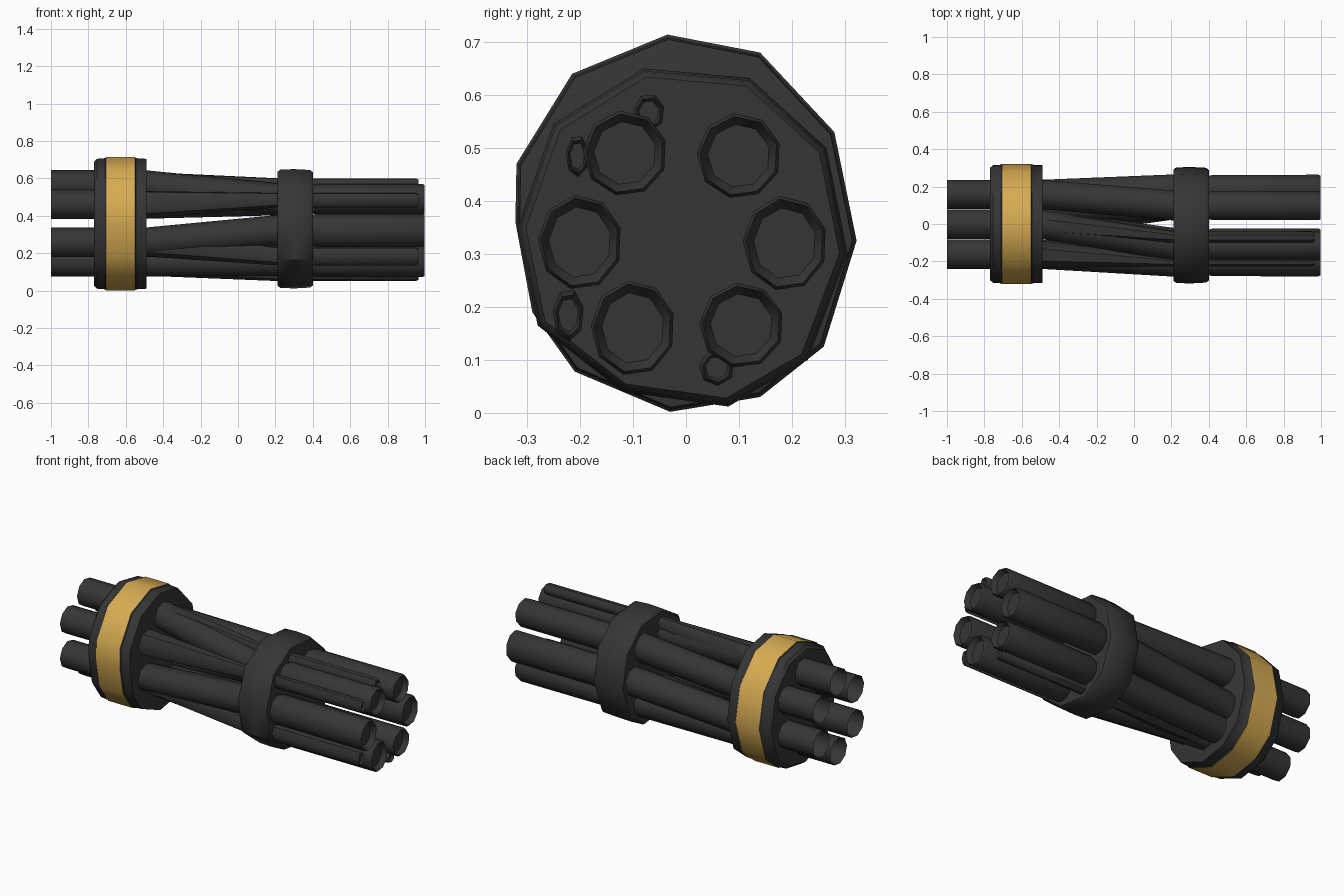
import bpy, bmesh, math

if "Cube" in bpy.data.objects:
    bpy.data.objects.remove(bpy.data.objects["Cube"])

def material(name, rgb):
    m = bpy.data.materials.new(name)
    m.diffuse_color = (*rgb, 1)
    m.use_nodes = True
    m.node_tree.nodes["Principled BSDF"].inputs["Base Color"].default_value = m.diffuse_color
    return m

DARK = material("dark_gunmetal", (0.036, 0.036, 0.036))
GOLD = material("gold", (0.68, 0.41, 0.085))

def skin(name, rings, mats, mat_rule=None, dish=(0, 0), smooth=50):
    """Skin a list of equal-length point rings; each end is closed with a dish of given depth."""
    bm = bmesh.new()
    loops = [[bm.verts.new(p) for p in r] for r in rings]
    n = len(loops[0])
    for k in range(len(loops) - 1):
        a, b = loops[k], loops[k + 1]
        for i in range(n):
            j = (i + 1) % n
            f = bm.faces.new((a[i], a[j], b[j], b[i]))
            f.material_index = mat_rule(k) if mat_rule else 0
    for loop, depth, s in ((loops[0], dish[0], 1), (loops[-1], dish[1], -1)):
        if depth == 0:
            bm.faces.new(loop)
            continue
        cy = sum(v.co.y for v in loop) / n
        cz = sum(v.co.z for v in loop) / n
        inner = [bm.verts.new((v.co.x + s * depth, cy + (v.co.y - cy) * .8,
                               cz + (v.co.z - cz) * .8)) for v in loop]
        for i in range(n):
            j = (i + 1) % n
            bm.faces.new((loop[i], loop[j], inner[j], inner[i]))
        bm.faces.new(inner)
    bmesh.ops.recalc_face_normals(bm, faces=bm.faces)
    me = bpy.data.meshes.new(name)
    bm.to_mesh(me)
    bm.free()
    for m in mats:
        me.materials.append(m)
    ob = bpy.data.objects.new(name, me)
    bpy.context.collection.objects.link(ob)
    bpy.ops.object.select_all(action='DESELECT')
    ob.select_set(True)
    bpy.context.view_layer.objects.active = ob
    bpy.ops.object.shade_smooth_by_angle(angle=math.radians(smooth))
    return ob

def tube(name, stations, n=9, dish=(0, 0), turn=0.3):
    """Tube along x through stations (x, y, z, ry, rz)."""
    rings = [[(x, y + ry * math.cos(turn + 2 * math.pi * i / n),
               z + rz * math.sin(turn + 2 * math.pi * i / n)) for i in range(n)]
             for x, y, z, ry, rz in stations]
    return skin(name, rings, [DARK], dish=dish)

def collar(name, outline, profile, mats, rule=None):
    """Disc with an uneven outline; profile is (x, scale) along the axis."""
    cz = sum(p[1] for p in outline) / len(outline)
    rings = [[(x, y * s, cz + (z - cz) * s) for y, z in outline] for x, s in profile]
    return skin(name, rings, mats, rule, smooth=40)

# Rear collar with gold band
rear_outline = [(-.035, .714), (.14, .68), (.28, .53), (.322, .325), (.26, .125), (.14, .03),
                (-.03, .002), (-.21, .078), (-.29, .19), (-.322, .36), (-.32, .47), (-.215, .64)]
collar("rear_collar", rear_outline,
       [(-.77, .93), (-.755, .975), (-.71, .985), (-.705, 1), (-.55, 1), (-.545, .985),
        (-.49, .975), (-.488, .95)],
       [DARK, GOLD], lambda k: 1 if k == 3 else 0)

# Front collar
front_outline = [(-.08, .65), (.12, .632), (.265, .5), (.305, .3), (.23, .1), (.08, .012),
                 (-.12, .04), (-.28, .165), (-.318, .35), (-.25, .545)]
collar("front_collar", front_outline,
       [(.21, .95), (.225, .99), (.30, 1), (.385, .985), (.40, .95)], [DARK])

# Front barrels: six around the axis
front = [(.10, .485), (-.115, .49), (-.2, .322), (-.10, .16), (.105, .165), (.187, .32)]
for i, (y, z) in enumerate(front):
    rz = .09 if i in (2, 3, 5) else .081
    tube(f"front_barrel_{i + 1}", [(.39, y, z, .07, rz - .01), (.42, y, z, .079, rz),
                                   (.985, y, z, .08, rz), (.998, y, z, .074, rz - .006)],
         dish=(0, .03))

# Thin pipes beside the front barrels
pipes = [(-.07, .567, .03, .036), (-.205, .485, .022, .04),
         (-.222, .185, .03, .05), (.058, .085, .034, .034)]
for i, (y, z, ry, rz) in enumerate(pipes):
    tube(f"front_pipe_{i + 1}", [(.39, y, z, ry, rz), (.95, y, z, ry, rz),
                                 (.965, y, z, ry * .8, rz * .8)], n=7, dish=(0, .015))

# Rear barrels: six, turned by half a step, hollow at the back
rear = [(.205 * math.cos(math.radians(30 + 60 * i)) * .9,
         .36 + .205 * math.sin(math.radians(30 + 60 * i))) for i in range(6)]
for i, (y, z) in enumerate(rear):
    tube(f"rear_barrel_{i + 1}", [(-1, y, z, .08, .08), (-.74, y, z, .08, .08)], dish=(.2, 0))

# Middle barrels: run from the rear pattern to the front pattern
links = [(0, 0), (1, 1), (3, 2), (4, 3), (4, 4), (5, 5)]
for i, (r, f) in enumerate(links):
    ry, rz = rear[r]
    if i == 4:
        ry += .09
    fy, fz = front[f]
    tube(f"middle_barrel_{i + 1}", [(-.5, ry, rz, .08, .08), (.22, fy, fz, .082, .084)])

# Middle pipes
for i, (r, p) in enumerate([(1, 0), (2, 1), (3, 2), (4, 3)]):
    y, z = rear[r]
    py, pz, pry, prz = pipes[p]
    tube(f"middle_pipe_{i + 1}", [(-.5, y, z, .075, .075), (.22, py, pz, pry, prz)], n=7)
